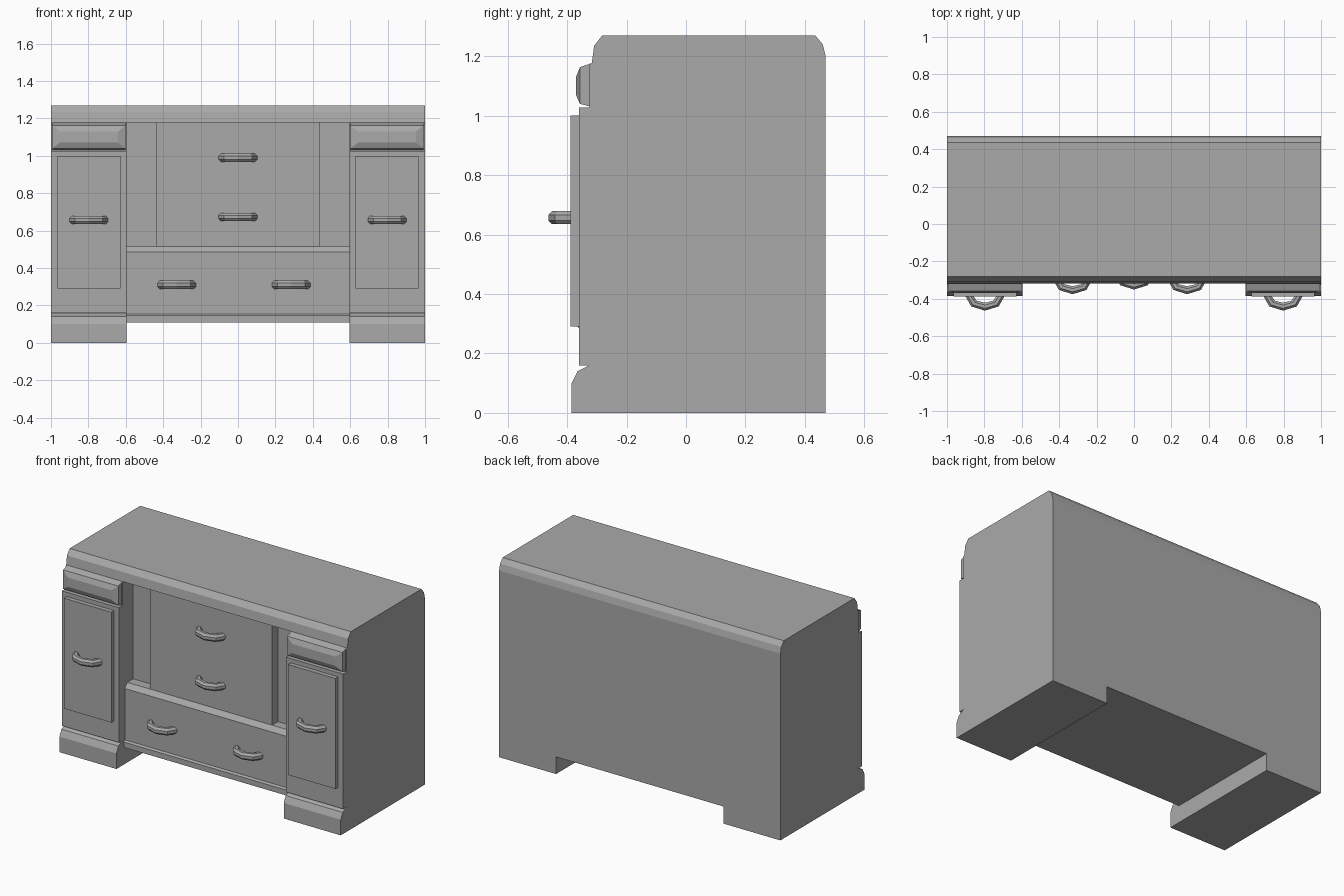
import bpy, bmesh, math

if "Cube" in bpy.data.objects:
    bpy.data.objects.remove(bpy.data.objects["Cube"], do_unlink=True)

grey = bpy.data.materials.new("plain_grey")
grey.use_nodes = True
tone = (0.4, 0.4, 0.4, 1)
grey.diffuse_color = tone
grey.node_tree.nodes["Principled BSDF"].inputs["Base Color"].default_value = tone


def loft(name, rings):
    """Join equal-length rings of points with quads and cap both ends."""
    bm = bmesh.new()
    loops = [[bm.verts.new(p) for p in ring] for ring in rings]
    n = len(loops[0])
    for a, b in zip(loops, loops[1:]):
        for i in range(n):
            j = (i + 1) % n
            bm.faces.new((a[i], a[j], b[j], b[i]))
    bm.faces.new(loops[0][::-1])
    bm.faces.new(loops[-1])
    bmesh.ops.recalc_face_normals(bm, faces=bm.faces)
    mesh = bpy.data.meshes.new(name)
    bm.to_mesh(mesh)
    bm.free()
    mesh.materials.append(grey)
    obj = bpy.data.objects.new(name, mesh)
    bpy.context.collection.objects.link(obj)
    return obj


def prism(name, profile, half_width):
    """Extrude a (y, z) profile along x."""
    return loft(name, [[(x, y, z) for y, z in profile]
                       for x in (-half_width, half_width)])


def rect(x, half, z0, z1, y):
    return [(x - half, y, z0), (x + half, y, z0),
            (x + half, y, z1), (x - half, y, z1)]


def panel(name, x, half, z0, z1, back, front):
    return loft(name, [rect(x, half, z0, z1, back), rect(x, half, z0, z1, front)])


def handle(name, x, y, z):
    """Faceted arched pull with an octagonal section."""
    rings = []
    for k in range(5):
        a = math.pi * k / 4
        ring = []
        for s in range(8):
            t = math.pi * (s + 0.5) / 4
            r, dz = 0.023 * math.cos(t), 0.024 * math.sin(t)
            ring.append((x + (0.083 + r) * math.cos(a),
                         y - (0.056 + r) * math.sin(a), z + dz))
        rings.append(ring)
    return loft(name, rings)


# Main case: side profile with rounded top, pedestal fronts and flared feet
case = prism("case", [
    (0.47, 0), (0.47, 1.2), (0.46, 1.24), (0.435, 1.27),
    (-0.282, 1.27), (-0.309, 1.235), (-0.317, 1.178),
    (-0.325, 1.17), (-0.325, 1.027), (-0.36, 1.027), (-0.36, 0.16),
    (-0.325, 0.16), (-0.365, 0.14), (-0.385, 0.1), (-0.385, 0)], 1)

# Cut the middle bay and the gap between the feet
cutter = prism("bay_cutter", [
    (-1, -1), (1, -1), (1, 0.11), (-0.215, 0.11),
    (-0.215, 1.178), (-1, 1.178)], 0.595)
cutter.hide_render = True
cut = case.modifiers.new("bay", "BOOLEAN")
cut.operation = "DIFFERENCE"
cut.solver = "EXACT"
cut.object = cutter
bpy.context.view_layer.objects.active = case
bpy.ops.object.modifier_apply(modifier="bay")
bpy.data.objects.remove(cutter, do_unlink=True)

# Wide lower drawer with sloped top edge and bottom rail
prism("lower_drawer", [
    (-0.2, 0.11), (-0.31, 0.11), (-0.31, 0.145), (-0.3, 0.155),
    (-0.3, 0.485), (-0.275, 0.515), (-0.2, 0.515)], 0.595)

# Raised panel of the upper middle bay
panel("centre_panel", 0, 0.435, 0.514, 1.178, -0.2, -0.275)

# Pedestal doors and bevelled top drawers
for side, label in ((-1, "right"), (1, "left")):
    x = side * 0.797
    panel(label + "_door", x, 0.168, 0.29, 1, -0.35, -0.388)
    loft(label + "_top_drawer", [
        rect(x, 0.196, 1.03, 1.176, -0.32),
        rect(x, 0.196, 1.04, 1.163, -0.357),
        rect(x, 0.155, 1.07, 1.13, -0.37)])
    handle(label + "_door_handle", x, -0.386, 0.657)

# Handles of the middle bay
handle("upper_panel_handle", 0, -0.273, 0.99)
handle("lower_panel_handle", 0, -0.273, 0.673)
handle("right_drawer_handle", -0.328, -0.298, 0.31)
handle("left_drawer_handle", 0.284, -0.298, 0.31)
